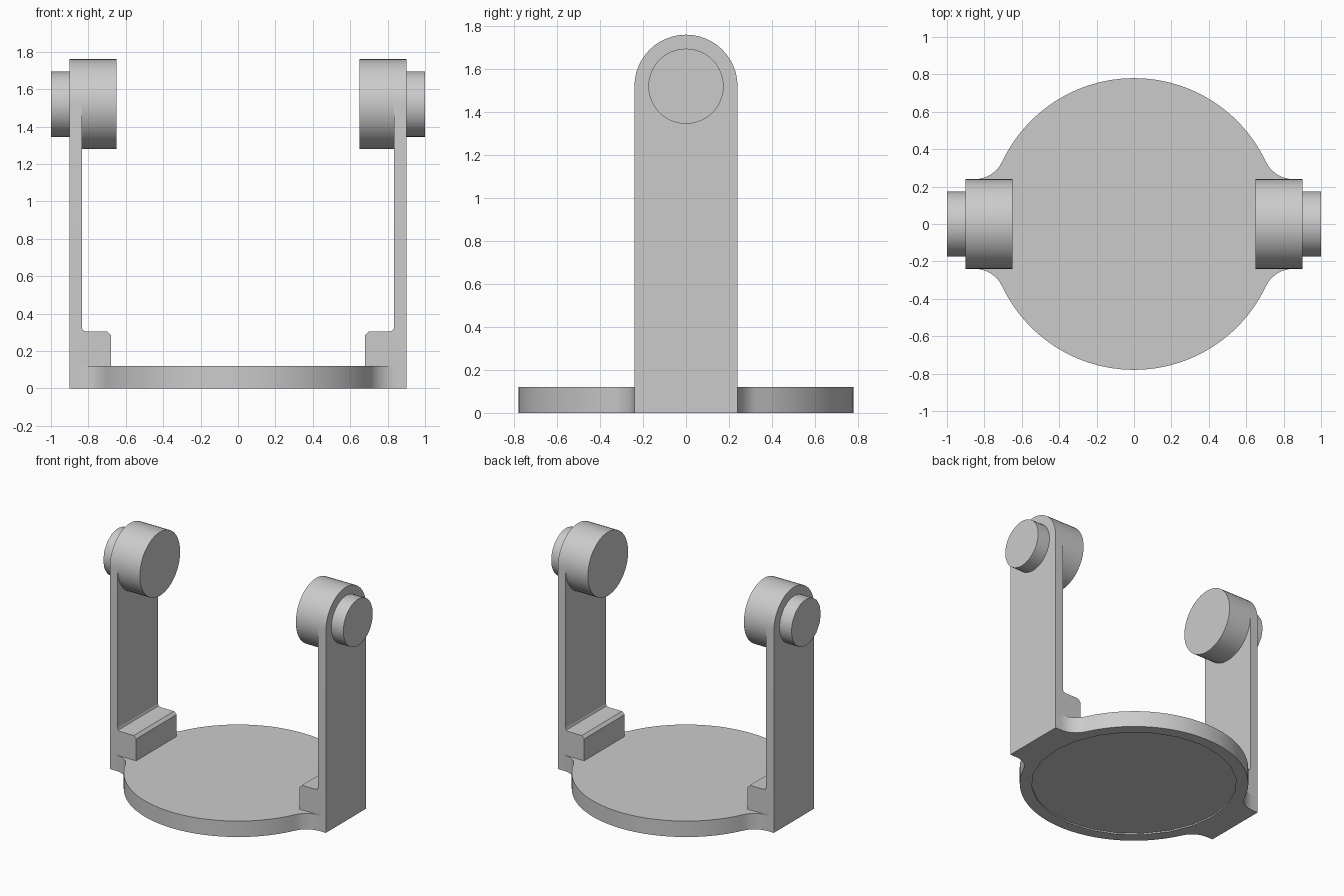
import bpy, bmesh, math
from mathutils import Vector

cube = bpy.data.objects.get("Cube")
if cube:
    bpy.data.objects.remove(cube, do_unlink=True)

grey = bpy.data.materials.new("plain grey")
grey.use_nodes = True
COLOUR = (0.6, 0.6, 0.6, 1)
grey.diffuse_color = COLOUR
grey.node_tree.nodes["Principled BSDF"].inputs["Base Color"].default_value = COLOUR

# Main dimensions
DISC_R, DISC_H = 0.78, 0.12
HALF_W = 0.24
ARM_IN, ARM_OUT = 0.835, 0.9
PIVOT_Z = 1.52


def finish(name, bm, smooth=True):
    bmesh.ops.recalc_face_normals(bm, faces=bm.faces[:])
    mesh = bpy.data.meshes.new(name)
    bm.to_mesh(mesh)
    bm.free()
    mesh.materials.append(grey)
    obj = bpy.data.objects.new(name, mesh)
    bpy.context.collection.objects.link(obj)
    if smooth:
        bpy.ops.object.select_all(action='DESELECT')
        obj.select_set(True)
        bpy.context.view_layer.objects.active = obj
        bpy.ops.object.shade_smooth_by_angle(angle=math.radians(30))
    return obj


def prism(name, points, offset):
    """Extrude a closed outline along an offset vector."""
    bm = bmesh.new()
    face = bm.faces.new([bm.verts.new(p) for p in points])
    ext = bmesh.ops.extrude_face_region(bm, geom=[face], use_keep_orig=True)
    moved = [g for g in ext["geom"] if isinstance(g, bmesh.types.BMVert)]
    bmesh.ops.translate(bm, verts=moved, vec=Vector(offset))
    return finish(name, bm)


def arc(cx, cy, r, start, end, steps):
    return [(cx + r * math.cos(start + (end - start) * i / steps),
             cy + r * math.sin(start + (end - start) * i / steps))
            for i in range(steps + 1)]


def loop(bm, points, z):
    return [bm.verts.new((x, y, z)) for x, y in points]


def bridge(bm, a, b):
    for i in range(len(a)):
        j = (i + 1) % len(a)
        bm.faces.new((a[i], a[j], b[j], b[i]))


# Base outline: a disc blended into a lug on each side
fillet = 0.16
fx = math.sqrt((DISC_R + fillet) ** 2 - (HALF_W + fillet) ** 2)
fy = HALF_W + fillet
angle = math.atan2(fy, fx)
quarter = [(ARM_OUT, HALF_W)]
quarter += arc(fx, fy, fillet, -math.pi / 2, angle - math.pi, 8)
quarter += arc(0, 0, DISC_R, angle, math.pi / 2, 14)[1:]
upper = quarter + [(-x, y) for x, y in reversed(quarter[:-1])]
outline = upper + [(x, -y) for x, y in reversed(upper)]

# Base with a shallow round recess underneath
bm = bmesh.new()
top = loop(bm, outline, DISC_H)
bottom = loop(bm, outline, 0)
bm.faces.new(top)
bridge(bm, top, bottom)
ring = arc(0, 0, 0.7, 0, math.tau, 24)[:-1]
rim = loop(bm, ring, 0)
recess = loop(bm, ring, 0.01)
bridge(bm, rim, recess)
bm.faces.new(recess)
edges = [bm.edges.get((l[i - 1], l[i])) for l in (bottom, rim) for i in range(len(l))]
bmesh.ops.triangle_fill(bm, use_beauty=True, edges=edges, normal=(0, 0, -1))
finish("base", bm)


def cylinder(name, x0, x1, radius, sides):
    points = [(x0, y, z) for y, z in arc(0, PIVOT_Z, radius, 0, math.tau, sides)[:-1]]
    return prism(name, points, (x1 - x0, 0, 0))


# Upright arms with their feet, bosses and pivot pins
for side, s, pin_sides in (("left", 1, 48), ("right", -1, 16)):
    arm = [(-HALF_W, DISC_H), (HALF_W, DISC_H)]
    arm += arc(0, PIVOT_Z, HALF_W, 0, math.pi, 24)
    prism(side + "_arm", [(s * ARM_IN, y, z) for y, z in arm],
          (s * (ARM_OUT - ARM_IN), 0, 0))

    foot = [(ARM_IN, DISC_H), (0.68, DISC_H), (0.68, 0.285), (0.7, 0.305),
            (0.815, 0.305), (0.829, 0.311), (ARM_IN, 0.325)]
    prism(side + "_foot", [(s * x, -HALF_W, z) for x, z in foot], (0, 2 * HALF_W, 0))

    cylinder(side + "_boss", s * 0.65, s * ARM_IN, HALF_W, 48)
    cylinder(side + "_pin", s * ARM_OUT, s * 1.0, 0.175, pin_sides)
